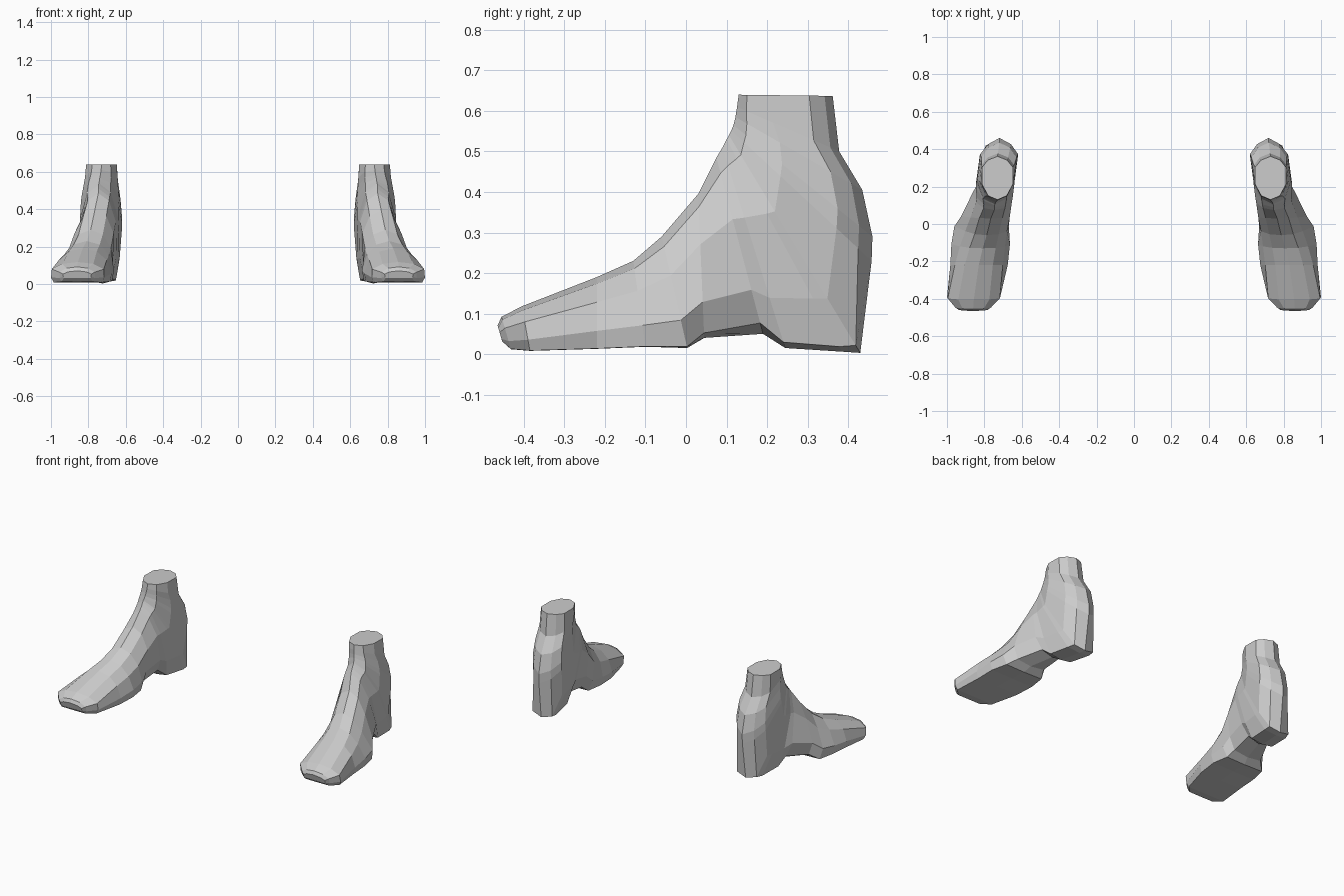
import bpy, bmesh

# Sections fanned from toe to ankle opening:
# front/top point (y, z), back/sole point (y, z),
# x range of the upper part, x range of the lower part, sole flatness
SECTIONS = [
    (-.455, .092, -.432, .012, .765, .955, .765, .955, .87),
    (-.405, .118, -.385, .008, .718, .995, .715, 1.0, .90),
    (-.220, .190, -.220, .013, .705, .955, .672, .985, .92),
    (-.130, .230, -.100, .018, .693, .925, .660, .982, .92),
    (-.060, .290, .003, .015, .680, .895, .668, .968, .86),
    (.030, .395, .045, .040, .663, .868, .678, .930, .76),
    (.075, .485, .190, .050, .652, .842, .664, .868, .68),
    (.090, .510, .245, .015, .648, .842, .652, .842, .78),
    (.100, .530, .385, .006, .642, .848, .634, .825, .80),
    (.106, .540, .430, .003, .640, .848, .632, .815, .76),
    (.112, .552, .458, .230, .640, .842, .617, .822, .60),
    (.117, .565, .460, .290, .641, .838, .618, .820, .60),
    (.122, .585, .435, .405, .643, .828, .626, .815, .62),
    (.126, .610, .378, .500, .645, .818, .640, .815, .62),
    (.130, .640, .362, .637, .648, .812, .648, .812, .62),
]


def ring(bm, sec):
    yf, zf, yb, zb, tl, tr, bl, br, flat = sec

    def pt(t, side, width):
        k = min(max((t - .3) / .5, 0), 1)
        lo, hi = tl + (bl - tl) * k, tr + (br - tr) * k
        x = (lo + hi) / 2 + side * width * (hi - lo) / 2
        return bm.verts.new((x, yf + (yb - yf) * t, zf + (zb - zf) * t))

    lift = .6 * (1 - flat) ** 2
    half = [(.09, .6), (.35, 1), (.75, 1), (1 - lift, flat)]
    return ([pt(0, 0, 0)] + [pt(t, 1, w) for t, w in half] + [pt(1, 0, 0)]
            + [pt(t, -1, w) for t, w in reversed(half)])


# Loft one ankle boot
bm = bmesh.new()
rings = [ring(bm, s) for s in SECTIONS]
for a, b in zip(rings, rings[1:]):
    for i in range(len(a)):
        j = (i + 1) % len(a)
        bm.faces.new((a[i], a[j], b[j], b[i]))

# Cap the opening, and bulge the toe cap forward
bm.faces.new(rings[-1])
toe = bm.faces.new(rings[0])
bmesh.ops.recalc_face_normals(bm, faces=bm.faces)
bmesh.ops.inset_region(bm, faces=[toe], thickness=.022)
bmesh.ops.translate(bm, verts=toe.verts, vec=(0, -.016, 0))

mesh = bpy.data.meshes.new("boot_pair")
bm.to_mesh(mesh)
bm.free()
boots = bpy.data.objects.new("boot_pair", mesh)
bpy.context.collection.objects.link(boots)

# Mirror to the other foot
mirror = boots.modifiers.new("other_foot", 'MIRROR')
mirror.use_axis[0] = True
mirror.use_mirror_merge = False
